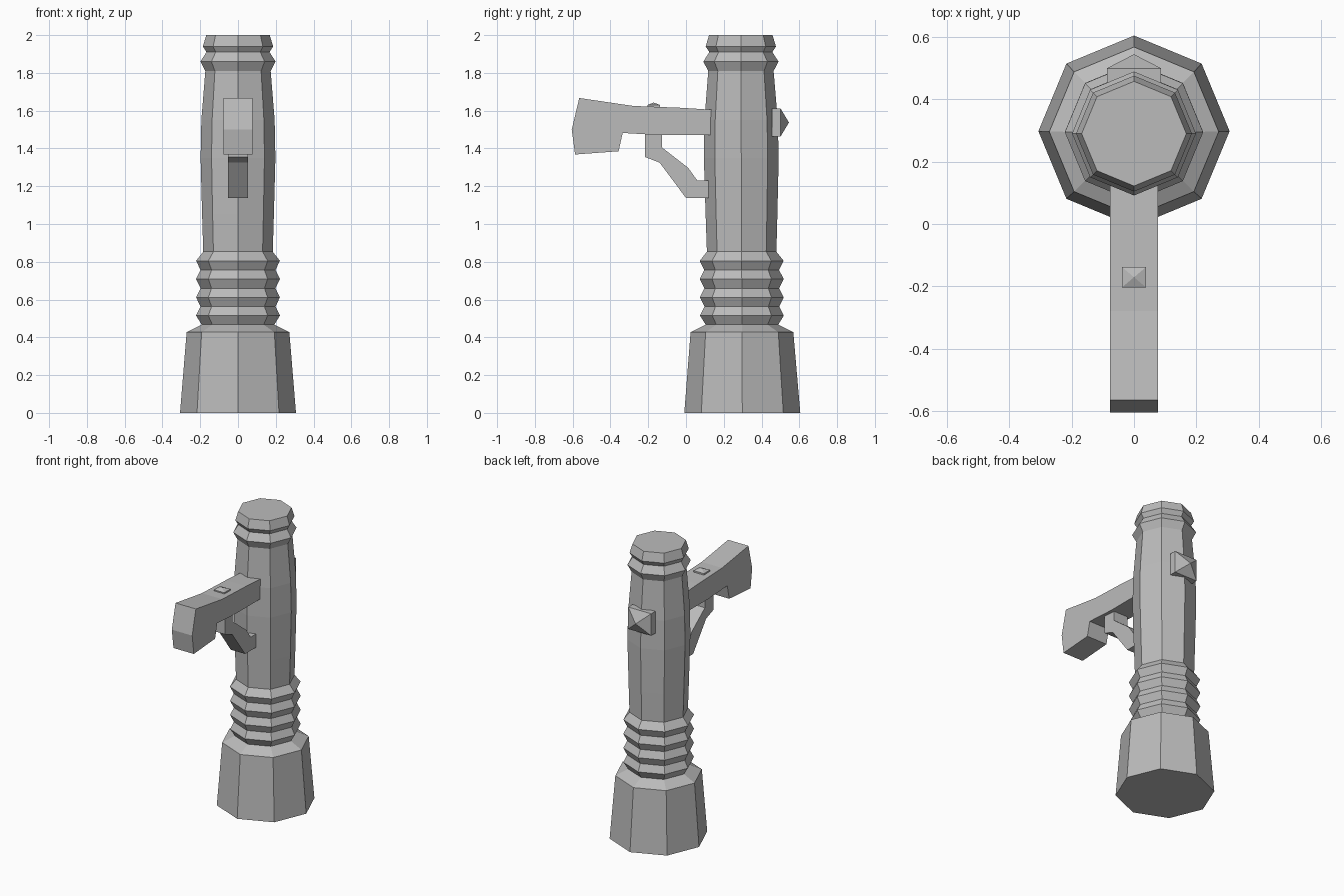
import bpy, bmesh, math

if "Cube" in bpy.data.objects:
    bpy.data.objects.remove(bpy.data.objects["Cube"])

grey = bpy.data.materials.new("cast_iron_grey")
grey.diffuse_color = (0.5, 0.5, 0.5, 1)
grey.use_nodes = True
grey.node_tree.nodes["Principled BSDF"].inputs["Base Color"].default_value = grey.diffuse_color


def finish(name, bm):
    bmesh.ops.recalc_face_normals(bm, faces=bm.faces)
    mesh = bpy.data.meshes.new(name)
    bm.to_mesh(mesh)
    bm.free()
    mesh.materials.append(grey)
    obj = bpy.data.objects.new(name, mesh)
    bpy.context.collection.objects.link(obj)
    return obj


def lathe(name, profile, sides, centre):
    """Stack octagonal rings; centre(z) gives the ring's y position."""
    bm = bmesh.new()
    rings = []
    for r, z in profile:
        rings.append([bm.verts.new((r * math.cos(math.tau * i / sides),
                                    centre(z) + r * math.sin(math.tau * i / sides), z))
                      for i in range(sides)])
    for a, b in zip(rings, rings[1:]):
        for i in range(sides):
            j = (i + 1) % sides
            bm.faces.new((a[i], a[j], b[j], b[i]))
    bm.faces.new(rings[0][::-1])
    bm.faces.new(rings[-1])
    return finish(name, bm)


def side_extrusion(name, outline, half_width):
    """Extrude a (y, z) side outline across x."""
    bm = bmesh.new()
    face = bm.faces.new([bm.verts.new((-half_width, y, z)) for y, z in outline])
    ext = bmesh.ops.extrude_face_region(bm, geom=[face])
    bmesh.ops.translate(bm, vec=(2 * half_width, 0, 0),
                        verts=[v for v in ext["geom"] if isinstance(v, bmesh.types.BMVert)])
    return finish(name, bm)


def stud(name, back, rim, apex):
    """Short box with a pyramid tip, from two rectangles and a point."""
    bm = bmesh.new()
    a = [bm.verts.new(p) for p in back]
    b = [bm.verts.new(p) for p in rim]
    tip = bm.verts.new(apex)
    bm.faces.new(a)
    for i in range(4):
        j = (i + 1) % 4
        bm.faces.new((a[i], a[j], b[j], b[i]))
        bm.faces.new((b[i], b[j], tip))
    return finish(name, bm)


# Column: flared foot, ribbed collar, bulging barrel and ringed cap
profile = [(0.307, 0), (0.272, 0.427), (0.192, 0.467)]
for k in range(4):
    z = 0.515 + k * 0.0967
    profile += [(0.222, z), (0.198 if k < 3 else 0.184, z + 0.048)]
profile += [(0.19, 1.05), (0.198, 1.35), (0.194, 1.55), (0.173, 1.81),
            (0.199, 1.86), (0.167, 1.91), (0.186, 1.94), (0.168, 2.0)]
lathe("pump_column", profile, 8, lambda z: 0.298 - 0.004 * z)

# Spout with drooping mouth
side_extrusion("spout", [(0.135, 1.605), (-0.02, 1.615), (-0.28, 1.625), (-0.565, 1.667),
                         (-0.605, 1.5), (-0.587, 1.368), (-0.357, 1.385),
                         (-0.335, 1.482), (-0.13, 1.47), (0.135, 1.47)], 0.077)

# Angled brace under the spout
side_extrusion("spout_brace", [(-0.218, 1.475), (-0.218, 1.355), (-0.14, 1.325),
                               (0.0, 1.138), (0.118, 1.138), (0.118, 1.23), (0.06, 1.23),
                               (0.012, 1.297), (-0.127, 1.405), (-0.127, 1.475)], 0.054)

# Bolt head on top of the spout
corners = [(-0.039, -0.204), (0.039, -0.204), (0.039, -0.138), (-0.039, -0.138)]
stud("spout_bolt", [(x, y, 1.6) for x, y in corners],
     [(x, y, 1.63) for x, y in corners], (0, -0.171, 1.643))

# Pivot boss on the back of the column
corners = [(-0.087, 1.462), (0.087, 1.462), (0.087, 1.612), (-0.087, 1.612)]
stud("rear_boss", [(x, 0.455, z) for x, z in corners],
     [(x, 0.5, z) for x, z in corners], (0, 0.545, 1.537))
